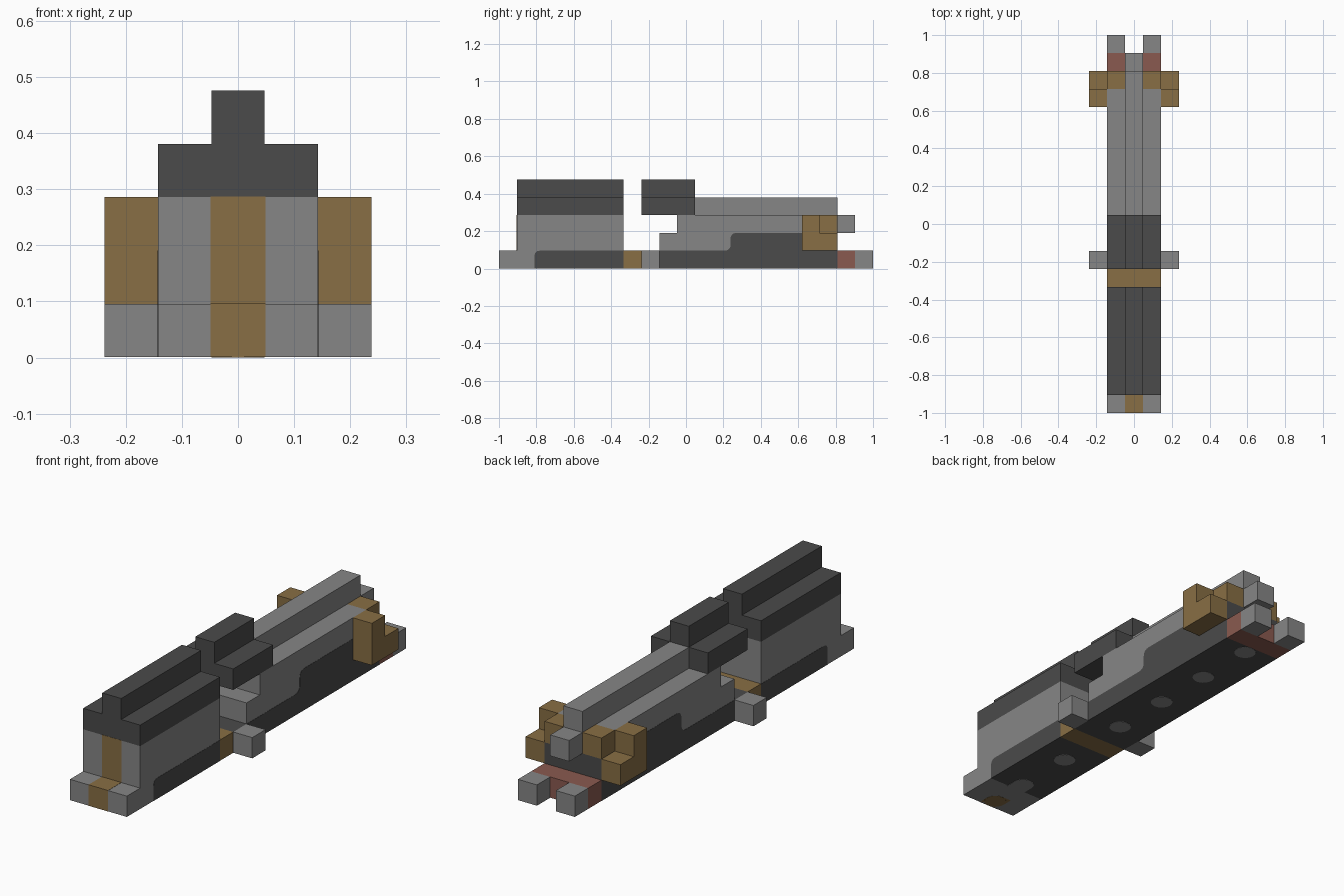
import bpy
import bmesh
import math

cube = bpy.data.objects.get("Cube")
if cube:
    bpy.data.objects.remove(cube, do_unlink=True)

U = 2 / 21      # one block
SKIN = 0.001    # how far painted areas stand proud


def material(name, rgb):
    m = bpy.data.materials.new(name)
    m.use_nodes = True
    m.diffuse_color = (*rgb, 1)
    m.node_tree.nodes["Principled BSDF"].inputs["Base Color"].default_value = (*rgb, 1)
    return m


GREY = material("grey", (0.238, 0.238, 0.238))
DARK = material("dark grey", (0.069, 0.069, 0.069))
BROWN = material("brown", (0.246, 0.156, 0.058))
RED = material("dull red", (0.254, 0.102, 0.080))


def finish(name, bm, mat):
    bmesh.ops.recalc_face_normals(bm, faces=bm.faces)
    mesh = bpy.data.meshes.new(name)
    bm.to_mesh(mesh)
    bm.free()
    mesh.materials.append(mat)
    obj = bpy.data.objects.new(name, mesh)
    bpy.context.collection.objects.link(obj)
    return obj


def block(name, mat, x, y, z, grow=0.0):
    """Box between block coordinates; y counts from the front end."""
    bm = bmesh.new()
    bmesh.ops.create_cube(bm, size=1)
    spans = [(a * U, b * U) for a, b in (x, y, z)]
    spans[1] = tuple(v - 1 for v in spans[1])
    for v in bm.verts:
        for i, (a, b) in enumerate(spans):
            v.co[i] = (a + b) / 2 + v.co[i] * (b - a + 2 * grow)
        v.co.z = max(v.co.z, SKIN)
    return finish(name, bm, mat)


def pair(name, mat, x, y, z):
    block("left_" + name, mat, x, y, z)
    block("right_" + name, mat, (-x[1], -x[0]), y, z)


def rounded(points, radii, steps=5):
    """Round the chosen corners of a polygon given in block units."""
    out = []
    for i, (p, r) in enumerate(zip(points, radii)):
        if not r:
            out.append(p)
            continue
        ends = []
        for q in (points[i - 1], points[(i + 1) % len(points)]):
            d = math.dist(p, q)
            ends.append([p[k] + (q[k] - p[k]) * r / d for k in (0, 1)])
        for s in range(steps + 1):
            t = s / steps
            out.append([(1 - t) ** 2 * ends[0][k] + 2 * t * (1 - t) * p[k]
                        + t * t * ends[1][k] for k in (0, 1)])
    return out


def side_profile(name, mat, points, radii):
    """Side outline extruded across the hull width."""
    half = 1.5 * U + SKIN
    bm = bmesh.new()
    face = bm.faces.new([bm.verts.new((-half, y * U - 1, max(z * U, SKIN)))
                         for y, z in rounded(points, radii)])
    ext = bmesh.ops.extrude_face_region(bm, geom=[face])
    for v in ext["geom"]:
        if isinstance(v, bmesh.types.BMVert):
            v.co.x = half
    return finish(name, bm, mat)


def underside_spot(name, mat, y):
    bm = bmesh.new()
    bmesh.ops.create_cone(bm, cap_ends=True, segments=20, radius1=U / 2,
                          radius2=U / 2, depth=2 * SKIN)
    bmesh.ops.translate(bm, verts=bm.verts, vec=(0, y * U - 1, SKIN))
    return finish(name, bm, mat)


WIDE, THIN, SIDE, OUTER = (-1.5, 1.5), (-0.5, 0.5), (0.5, 1.5), (1.5, 2.5)

# Front end and tall front body
block("front_step", GREY, WIDE, (0, 1), (0, 1))
block("front_step_stripe", BROWN, THIN, (0, 1), (0.02, 1), SKIN)
block("front_body", GREY, WIDE, (1, 7), (0.02, 3))
block("front_body_stripe", BROWN, THIN, (1, 1.02), (1, 3), SKIN)
block("front_body_base", GREY, WIDE, (1, 2), (0, 1))
block("front_roof", DARK, WIDE, (1, 7), (3, 4))
block("front_ridge", DARK, THIN, (1, 7), (4, 5))
side_profile("front_hull", DARK, [(2, 0), (7, 0), (7, 1), (2, 1)], [0, 0, 0, 0.3])

# Low joint between the two bodies
block("joint_band", BROWN, WIDE, (7, 8), (0, 1))
pair("joint_foot", GREY, OUTER, (8, 9), (0, 1))

# Rear hull with its stepped dark side
side_profile("rear_hull", DARK,
             [(8, 0), (19, 0), (19, 2), (13, 2), (13, 1), (8, 1)],
             [0, 0, 0, 0.35, 0.35, 0])
block("rear_lower_body", GREY, WIDE, (9, 18.9), (0.5, 2))
block("rear_upper_body", GREY, WIDE, (10, 18), (2, 3))
block("rear_spine", GREY, THIN, (11, 19), (3, 4))
block("rear_spine_end", GREY, THIN, (18, 20), (2, 3))

# Overhanging top block
block("overhang_wings", DARK, WIDE, (8, 11), (3, 4))
block("overhang_ridge", DARK, THIN, (8, 11), (4, 5))

# Brown side pods and tail
pair("pod_tall", BROWN, OUTER, (17, 18), (1, 3))
pair("pod_low", BROWN, OUTER, (18, 19), (1, 2))
pair("tail_shoulder", BROWN, SIDE, (18, 19), (2, 3))
block("tail_band", RED, WIDE, (19, 20), (0, 1))
pair("tail_foot", GREY, SIDE, (20, 21), (0, 1))

# Painted spots on the underside
underside_spot("front_underside_spot", BROWN, 0.5)
for n, y in enumerate((2.5, 5.5, 9.5, 12.5, 15.5, 18.5)):
    underside_spot(f"underside_spot_{n + 1}", GREY, y)
tab = block("underside_tab", GREY, THIN, (1.9, 2.5), (0, 0.03))
tab.location.z = -SKIN
